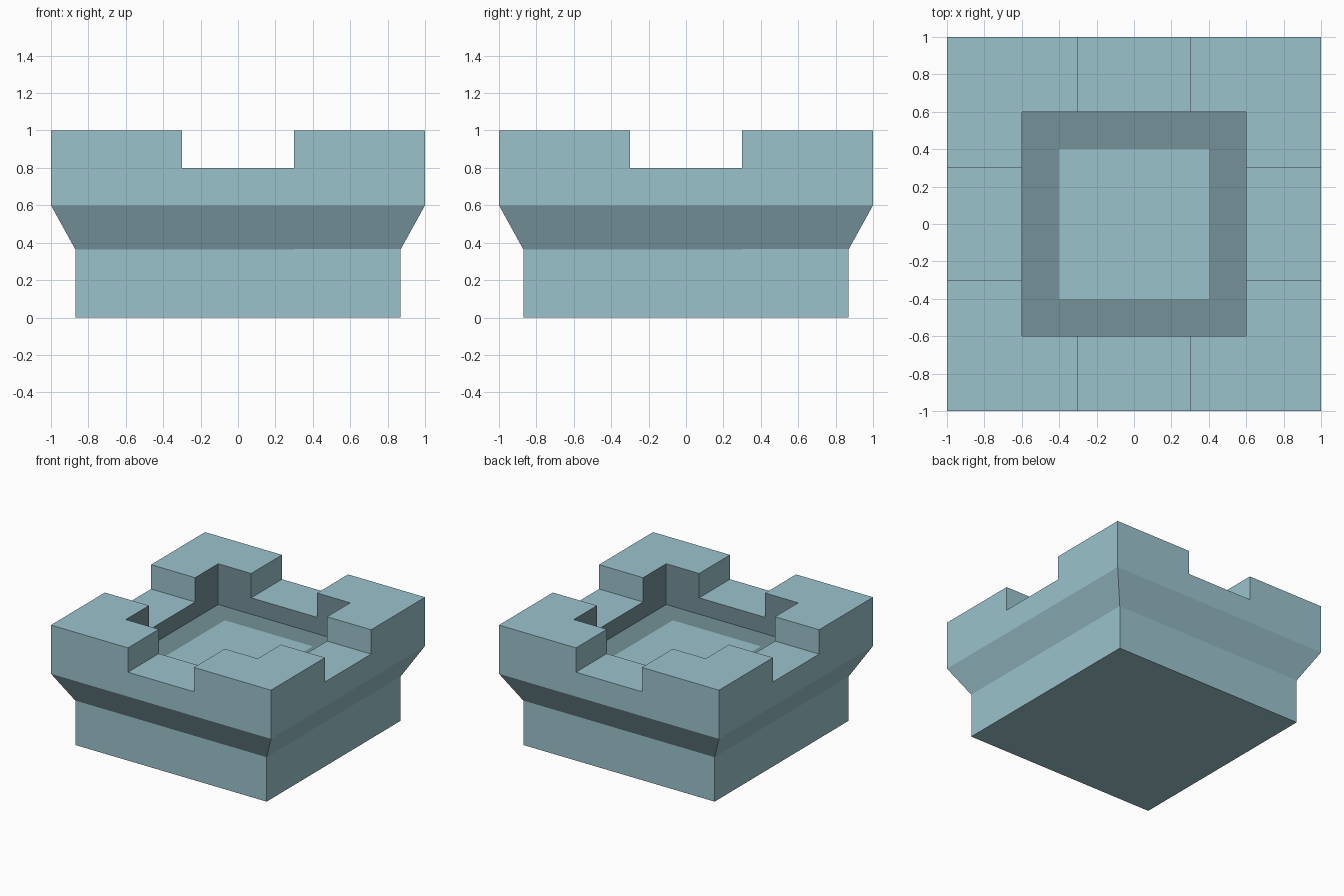
import bpy
import bmesh

cube = bpy.data.objects.get("Cube")
if cube:
    bpy.data.objects.remove(cube)


def make_material(name, color):
    mat = bpy.data.materials.new(name)
    mat.use_nodes = True
    mat.diffuse_color = (*color, 1)
    mat.node_tree.nodes["Principled BSDF"].inputs["Base Color"].default_value = (*color, 1)
    return mat


def square(bm, half, z):
    corners = ((-1, -1), (1, -1), (1, 1), (-1, 1))
    return [bm.verts.new((sx * half, sy * half, z)) for sx, sy in corners]


NOTCH = 0.3      # half width of each notch
INNER = 0.6      # half width of the sunken floor
PANEL = 0.4      # half width of the pale floor panel
SILL = 0.8
FLOOR = 0.665

bm = bmesh.new()

# Base, flared shoulder, rim and sunken floor as one square loft
profile = [(0.87, 0), (0.87, 0.365), (1, 0.6), (1, SILL),
           (INNER, SILL), (INNER, FLOOR), (PANEL, FLOOR)]
rings = [square(bm, half, z) for half, z in profile]
for low, high in zip(rings, rings[1:]):
    for i in range(4):
        j = (i + 1) % 4
        bm.faces.new((low[i], low[j], high[j], high[i]))
bm.faces.new(rings[0][::-1])
bm.faces.new(rings[-1])

# Cut lines at the notch sides
for axis in ((1, 0, 0), (0, 1, 0)):
    for side in (-NOTCH, NOTCH):
        geom = bm.verts[:] + bm.edges[:] + bm.faces[:]
        bmesh.ops.bisect_plane(bm, geom=geom, dist=1e-5, plane_no=axis,
                               plane_co=[side * a for a in axis])

# Raise the four corner blocks from the rim
bm.normal_update()
corner_faces = []
for f in bm.faces:
    c = f.calc_center_median()
    if f.normal.z > 0.9 and abs(c.z - SILL) < 0.01 and min(abs(c.x), abs(c.y)) > NOTCH:
        corner_faces.append(f)
result = bmesh.ops.extrude_face_region(bm, geom=corner_faces)
raised = [v for v in result["geom"] if isinstance(v, bmesh.types.BMVert)]
bmesh.ops.translate(bm, verts=raised, vec=(0, 0, 0.2))
leftover = [f for f in corner_faces if f.is_valid]
if leftover:
    bmesh.ops.delete(bm, geom=leftover, context="FACES")
bmesh.ops.recalc_face_normals(bm, faces=bm.faces[:])

# Darker inner walls and floor border
for f in bm.faces:
    c = f.calc_center_median()
    reach = max(abs(c.x), abs(c.y))
    if c.z > 0.61 and PANEL < reach < INNER + 0.001:
        f.material_index = 1

mesh = bpy.data.meshes.new("tower_top")
bm.to_mesh(mesh)
bm.free()
mesh.materials.append(make_material("pale_teal", (0.33, 0.545, 0.605)))
mesh.materials.append(make_material("dark_teal", (0.175, 0.285, 0.315)))
tower = bpy.data.objects.new("tower_top", mesh)
bpy.context.collection.objects.link(tower)
